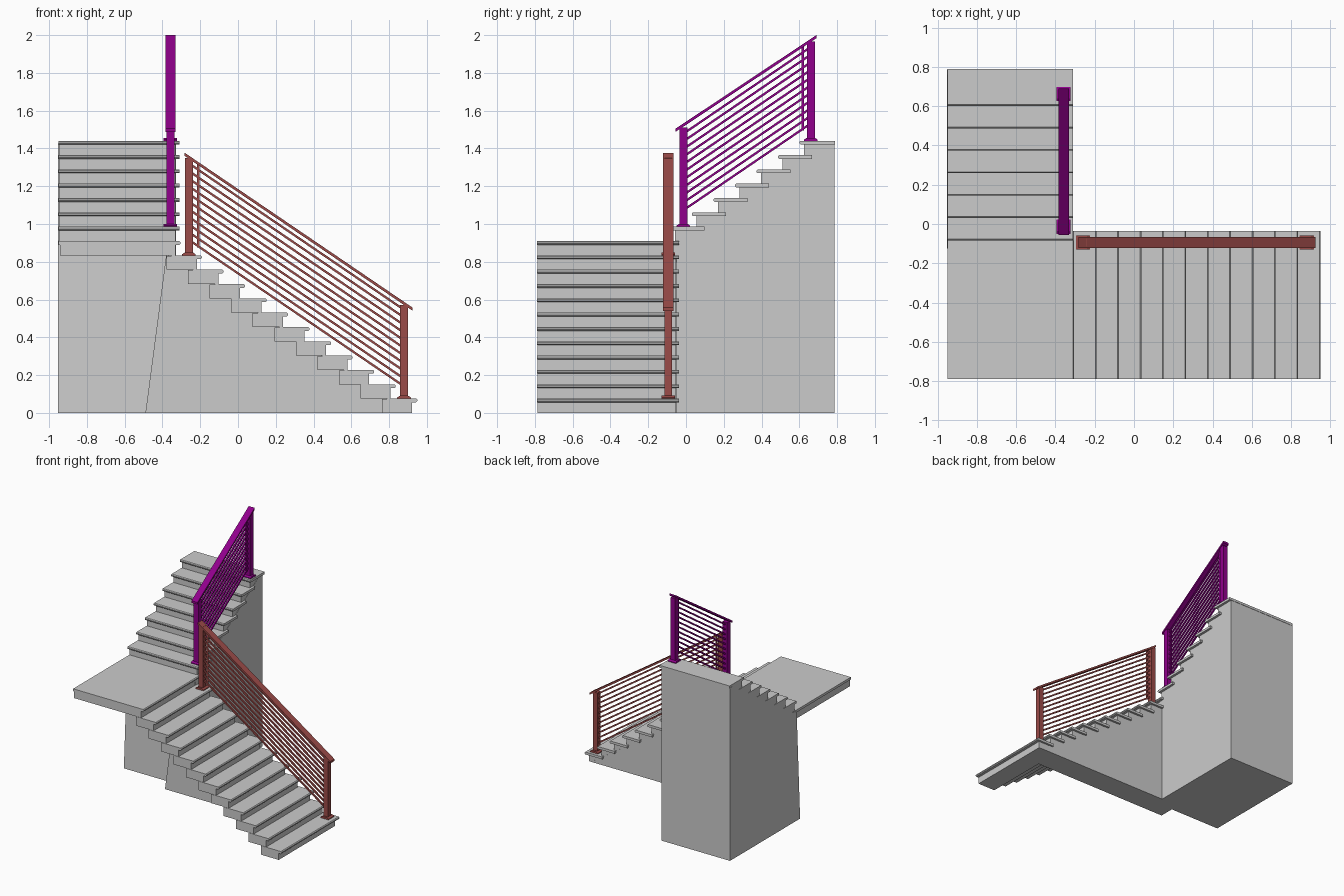
import bpy, bmesh

if "Cube" in bpy.data.objects:
    bpy.data.objects.remove(bpy.data.objects["Cube"])

RISE, RUN = 0.0758, 0.114


def add_prism(bm, pts, axis, a, b):
    """Extrude a (u, z) outline across; axis 'y': u is x, axis 'x': u is y."""
    def co(p, w):
        return (p[0], w, p[1]) if axis == 'y' else (w, p[0], p[1])
    lo = [bm.verts.new(co(p, a)) for p in pts]
    hi = [bm.verts.new(co(p, b)) for p in pts]
    bm.faces.new(lo)
    bm.faces.new(hi[::-1])
    n = len(pts)
    for i in range(n):
        j = (i + 1) % n
        bm.faces.new((lo[i], hi[i], hi[j], lo[j]))


def make(name, prisms, mat=None):
    bm = bmesh.new()
    for p in prisms:
        add_prism(bm, *p)
    bmesh.ops.recalc_face_normals(bm, faces=bm.faces)
    me = bpy.data.meshes.new(name)
    bm.to_mesh(me)
    bm.free()
    if mat:
        me.materials.append(mat)
    ob = bpy.data.objects.new(name, me)
    bpy.context.collection.objects.link(ob)
    return ob


def rect(u0, u1, z0, z1):
    return [(u0, z0), (u1, z0), (u1, z1), (u0, z1)]


def tread(nose, back, top):
    """Slab with a rounded nosing."""
    s = 1 if back > nose else -1
    t, c = 0.02, 0.006
    return [(back, top), (nose + s * c, top), (nose, top - c),
            (nose, top - t + c), (nose + s * c, top - t), (back, top - t)]


def material(name, col):
    m = bpy.data.materials.new(name)
    m.diffuse_color = (*col, 1)
    m.use_nodes = True
    m.node_tree.nodes["Principled BSDF"].inputs["Base Color"].default_value = m.diffuse_color
    return m


# Lower flight: stepped blocks with overhanging treads
blocks, treads = [], []
for i in range(11):
    nose, z = 0.949 - RUN * i, RISE * (i + 1)
    blocks.append((rect(nose - 0.187, nose - 0.027, z - RISE, z - 0.002), 'y', -0.787, -0.053))
    treads.append((tread(nose, nose - 0.16, z), 'y', -0.79, -0.036))
make("lower_steps", blocks)
make("lower_treads", treads)

# Landing slab with its own nosing
make("landing", [(rect(-0.942, -0.332, 0.834, 0.908), 'y', -0.787, -0.055),
                 (tread(-0.305, -0.949, 0.91), 'y', -0.79, -0.036)])

# Upper flight
blocks, treads = [], []
for j in range(7):
    nose, z = -0.083 + RUN * j, 0.91 + RISE * (j + 1)
    blocks.append((rect(nose + 0.025, nose + 0.185, z - RISE, z - 0.002), 'x', -0.947, -0.331))
    back = 0.79 if j == 6 else nose + 0.18
    treads.append((tread(nose, back, z), 'x', -0.95, -0.311))
make("upper_steps", blocks)
make("upper_treads", treads)

# Solid supports under both flights, free ends leaning slightly
make("lower_support", [([(-0.49, 0), (0.9, 0), (-0.34, 0.825), (-0.38, 0.836)],
                        'y', -0.25, -0.051)])
make("upper_support", [([(-0.125, 0), (0.787, 0), (0.787, 1.425), (0.76, 1.425),
                         (-0.03, 0.91), (-0.08, 0.9)], 'x', -0.952, -0.329)])


def railing(name, axis, mid, posts, rail, bars, frame, mat):
    """posts: (u, bottom, top); rail and bars: end points (u0, z0, u1, z1)."""
    out = []
    for u, z0, z1 in posts:
        out.append((rect(u - 0.021, u + 0.021, z0, z1), axis, mid - 0.021, mid + 0.021))
        # base plate with sloped sides
        out.append(([(u - 0.036, z0), (u + 0.036, z0), (u + 0.036, z0 + 0.006),
                     (u + 0.022, z0 + 0.015), (u - 0.022, z0 + 0.015), (u - 0.036, z0 + 0.006)],
                    axis, mid - 0.036, mid + 0.036))

    def slanted(u0, z0, u1, z1, t, w):
        out.append(([(u0, z0), (u1, z1), (u1, z1 + t), (u0, z0 + t)], axis, mid - w, mid + w))
    # handrail, then the parallel infill bars
    slanted(*rail, 0.017, 0.027)
    u0, z0, u1, z1 = bars
    count, gap = 11, 0.0405
    for k in range(count):
        slanted(u0, z0 + gap * k, u1, z1 + gap * k, 0.014, 0.006)
    # thin upright closing the infill at the upper post
    s = (z1 - z0) / (u1 - u0)
    zf = z0 + s * (frame - u0)
    out.append((rect(frame - 0.006, frame + 0.006, zf, zf + gap * count), axis,
                mid - 0.006, mid + 0.006))
    make(name, out, mat)


railing("lower_railing", 'y', -0.094,
        [(-0.26, RISE * 11, 1.35), (0.879, RISE, 0.57)],
        (-0.282, 1.36, 0.925, 0.54), (-0.25, 0.902, 0.87, 0.14), -0.211,
        material("red_brown", (0.33, 0.07, 0.065)))
railing("upper_railing", 'x', -0.358,
        [(-0.014, 0.91 + RISE, 1.51), (0.661, 0.91 + RISE * 7, 1.965)],
        (-0.055, 1.488, 0.69, 1.983), (-0.005, 1.072, 0.65, 1.518), 0.618,
        material("purple", (0.28, 0.0, 0.26)))
